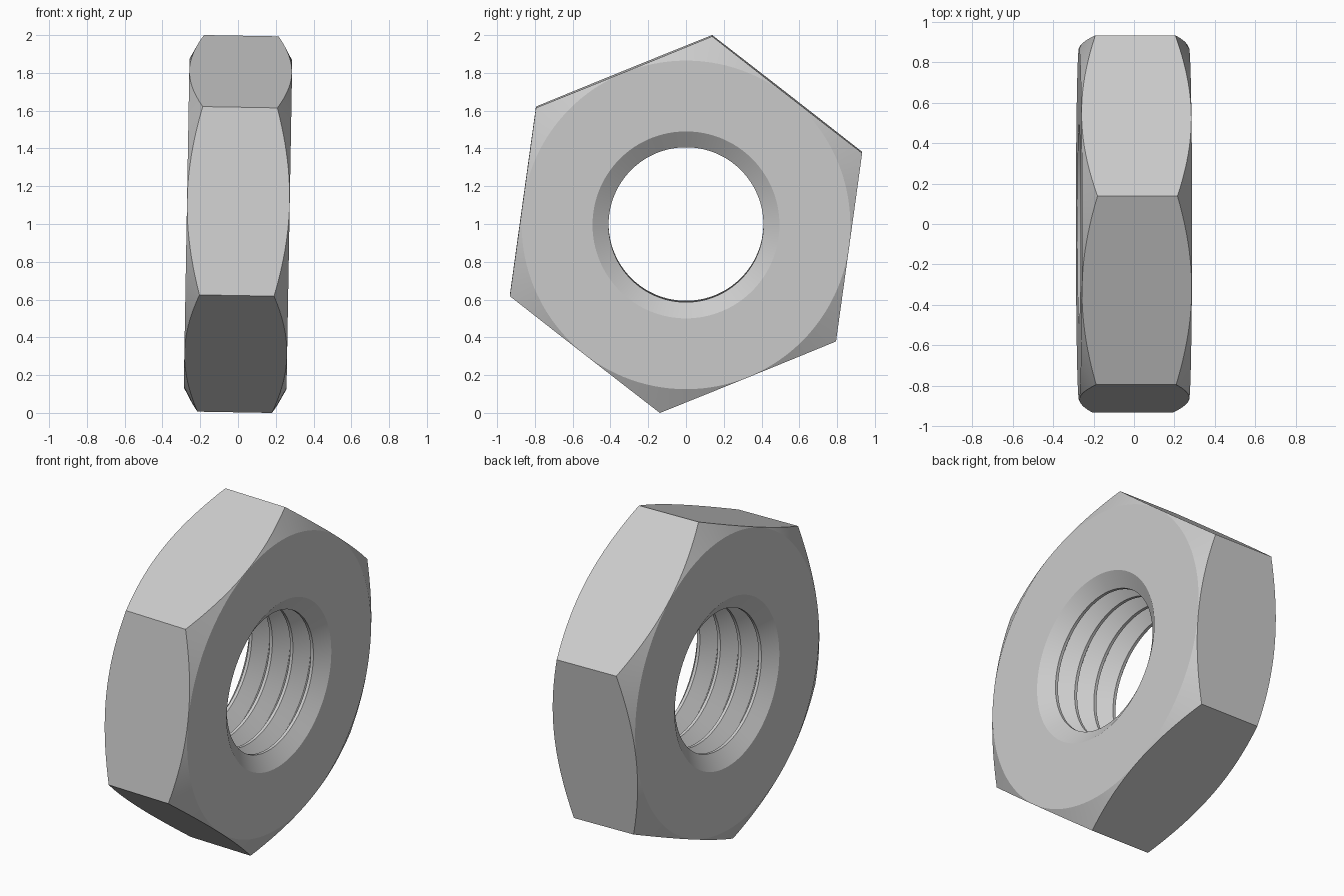
import bpy, bmesh, math
from mathutils import Matrix

if "Cube" in bpy.data.objects:
    bpy.data.objects.remove(bpy.data.objects["Cube"])

HALF, R_HEX, SEG = 0.272, 1.0065, 128
R_FLAT, R_ROOT, R_CREST = 0.87, 0.495, 0.41
PITCH = 2 * HALF / 4
CREST = 0.009  # half width of a thread crest

steel = bpy.data.materials.new("light grey metal")
steel.diffuse_color = (0.6, 0.6, 0.6, 1)
steel.use_nodes = True
steel.node_tree.nodes["Principled BSDF"].inputs["Base Color"].default_value = steel.diffuse_color


def new_object(name, bm):
    bmesh.ops.recalc_face_normals(bm, faces=bm.faces)
    mesh = bpy.data.meshes.new(name)
    bm.to_mesh(mesh)
    bm.free()
    mesh.materials.append(steel)
    obj = bpy.data.objects.new(name, mesh)
    bpy.context.collection.objects.link(obj)
    return obj


# Hexagonal blank, axis along x, turned about its axis
bm = bmesh.new()
corners = [math.radians(22.1 + 60 * i) for i in range(6)]
ends = [[bm.verts.new((x, R_HEX * math.cos(a), R_HEX * math.sin(a))) for a in corners]
        for x in (-0.4, 0.4)]
for end in ends:
    bm.faces.new(end)
for i in range(6):
    j = (i + 1) % 6
    bm.faces.new((ends[0][i], ends[0][j], ends[1][j], ends[1][i]))
nut = new_object("hex_nut", bm)

# Turned ring: chamfered outside, flat ends and threaded bore
profile = [(-HALF, R_FLAT), (-0.163, 1.07), (0.163, 1.07), (HALF, R_FLAT)]
for i in range(4):
    x = HALF - i * PITCH
    mid = x - PITCH / 2
    profile += [(x, R_ROOT), (mid + CREST, R_CREST), (mid - CREST, R_CREST)]
profile.append((-HALF, R_ROOT))
bm = bmesh.new()
rings = []
for i in range(SEG):
    a = 2 * math.pi * i / SEG
    rings.append([bm.verts.new((x, r * math.cos(a), r * math.sin(a))) for x, r in profile])
n = len(profile)
for i in range(SEG):
    a, b = rings[i], rings[(i + 1) % SEG]
    for k in range(n):
        m = (k + 1) % n
        bm.faces.new((a[k], a[m], b[m], b[k]))
ring = new_object("turning_cutter", bm)
ring.hide_render = True

# Keep only what lies in both shapes
mod = nut.modifiers.new("turned", 'BOOLEAN')
mod.operation, mod.solver, mod.object = 'INTERSECT', 'EXACT', ring
bpy.context.view_layer.objects.active = nut
nut.select_set(True)
ring.select_set(False)
bpy.ops.object.modifier_apply(modifier=mod.name)
bpy.data.objects.remove(ring)
bpy.ops.object.shade_smooth_by_angle(angle=math.radians(15))

# Slight lean of the axis
nut.matrix_world = Matrix.Translation((0, 0, 1)) @ Matrix.Rotation(math.radians(1), 4, 'Y')
